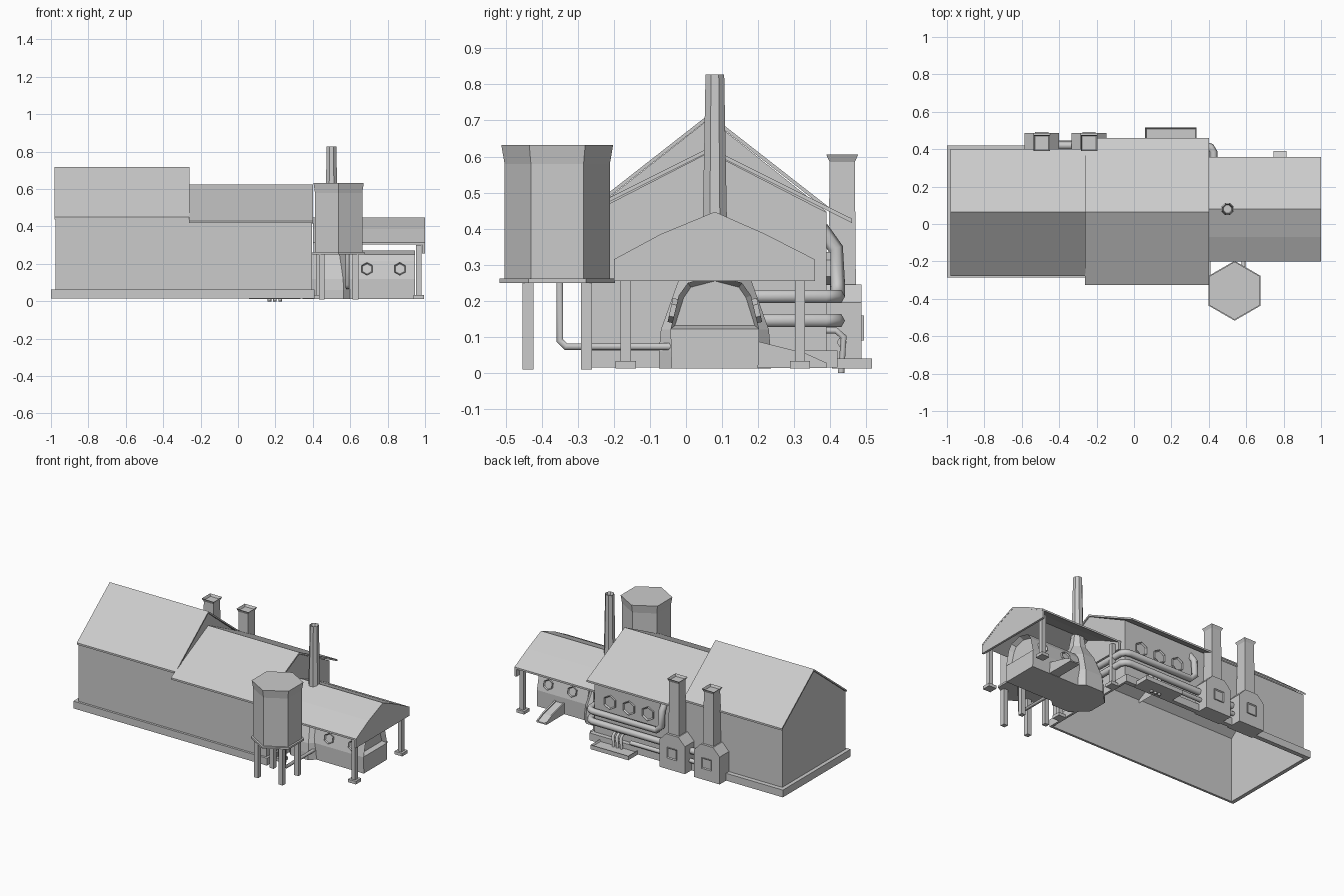
import bpy, bmesh, math
from mathutils import Matrix, Vector

old = bpy.data.objects.get("Cube")
if old:
    bpy.data.objects.remove(old, do_unlink=True)

GREY = (0.6, 0.6, 0.6, 1)
grey = bpy.data.materials.new("plain_grey")
grey.use_nodes = True
grey.diffuse_color = GREY
grey.node_tree.nodes["Principled BSDF"].inputs["Base Color"].default_value = GREY


def add(name, bm):
    me = bpy.data.meshes.new(name)
    bm.to_mesh(me)
    bm.free()
    me.materials.append(grey)
    ob = bpy.data.objects.new(name, me)
    bpy.context.collection.objects.link(ob)
    return ob


def loft(rings, caps=True, closed=True):
    """Join equal rings of points with quads."""
    bm = bmesh.new()
    rows = [[bm.verts.new(p) for p in r] for r in rings]
    n = len(rows[0])
    for a, b in zip(rows, rows[1:]):
        for i in range(n if closed else n - 1):
            j = (i + 1) % n
            bm.faces.new((a[i], a[j], b[j], b[i]))
    if caps:
        bm.faces.new(rows[0])
        bm.faces.new(rows[-1])
    bmesh.ops.recalc_face_normals(bm, faces=bm.faces)
    return bm


def extrude(profile, a, b, axis="x", **kw):
    put = (lambda t, u, v: (t, u, v)) if axis == "x" else (lambda t, u, v: (u, t, v))
    return loft([[put(t, u, v) for u, v in profile] for t in (a, b)], **kw)


def box(name, x0, x1, y0, y1, z0, z1):
    prof = [(y0, z0), (y1, z0), (y1, z1), (y0, z1)]
    return add(name, extrude(prof, x0, x1))


def recess(bm, direction, width, depth, above=-9):
    """Inset the faces looking one way and sink them."""
    d = Vector(direction)
    bm.normal_update()
    faces = [f for f in bm.faces if f.normal.dot(d) > 0.95 and f.calc_center_median().z > above]
    bmesh.ops.inset_region(bm, faces=faces, thickness=width)
    bmesh.ops.translate(bm, verts=list({v for f in faces for v in f.verts}), vec=d * -depth)


def rings(profile, n, phase=0):
    step = 2 * math.pi / n
    return loft([[(r * math.cos(phase + i * step), r * math.sin(phase + i * step), z)
                  for i in range(n)] for z, r in profile])


def turned(name, x, y, profile, n, phase=0):
    bm = rings(profile, n, phase)
    bmesh.ops.translate(bm, verts=bm.verts, vec=(x, y, 0))
    return add(name, bm)


def porthole(name, x, y, z, r, side, tilt=0):
    """Six-sided window facing along y."""
    bm = rings([(-0.01, r), (0.012, r)], 6)
    recess(bm, (0, 0, 1), r * 0.18, 0.008)
    turn = Matrix.Rotation(-side * (math.pi / 2 - tilt), 4, "X") @ Matrix.Rotation(math.pi / 2, 4, "Z")
    bm.transform(Matrix.Translation((x, y, z)) @ turn)
    return add(name, bm)


def pipe(name, points, r, res=1):
    cu = bpy.data.curves.new(name, "CURVE")
    cu.dimensions = "3D"
    cu.bevel_depth = r
    cu.bevel_resolution = res
    cu.use_fill_caps = True
    sp = cu.splines.new("POLY")
    sp.points.add(len(points) - 1)
    for p, co in zip(sp.points, points):
        p.co = (*co, 1)
    tmp = bpy.data.objects.new(name + "_path", cu)
    bpy.context.collection.objects.link(tmp)
    deps = bpy.context.evaluated_depsgraph_get()
    me = bpy.data.meshes.new_from_object(tmp.evaluated_get(deps))
    bpy.data.objects.remove(tmp, do_unlink=True)
    bm = bmesh.new()
    bm.from_mesh(me)
    bpy.data.meshes.remove(me)
    return add(name, bm)


def roof(name, line, x0, x1, thick):
    under = [(y, z - thick) for y, z in reversed(line)]
    return add(name, extrude(line + under, x0, x1))


# Main walls, open below, with a plinth frame around them
L, R, F, B = -0.975, 0.395, -0.27, 0.39
corners = [(L, F), (R, F), (R, B), (L, B)]
add("main_walls", loft([[(x, y, z) for x, y in corners] for z in (0.015, 0.43)], caps=False))
for side, dims in {"front": (-1, 0.41, -0.285, F), "back": (-1, 0.41, B, 0.42),
                   "right": (-1, L, F, B), "left": (R, 0.41, F, B)}.items():
    box("plinth_" + side, *dims, 0.015, 0.063)

# Tall hall and lower hall: gables and roofs
RIDGE = 0.065
tall = [(F, 0.42), (F, 0.442), (RIDGE, 0.705), (B, 0.447), (B, 0.42)]
low = [(F, 0.42), (F, 0.44), (RIDGE, 0.612), (B, 0.445), (B, 0.42)]
add("tall_hall_gable", extrude(tall, L, -0.265, closed=False))
add("low_hall_gable", extrude(low, -0.265, R, closed=False))
roof("tall_hall_roof", [(-0.278, 0.45), (RIDGE, 0.718), (0.402, 0.455)], -0.98, -0.26, 0.012)
roof("low_hall_roof", [(-0.325, 0.43), (RIDGE, 0.625), (0.46, 0.428)], -0.262, 0.402, 0.012)

# Open shed with a bent roof, gable boards and posts
bent = [(-0.2, 0.315), (-0.07, 0.385), (0.08, 0.447), (0.22, 0.385), (0.357, 0.315)]
roof("shed_roof", bent, 0.4, 1.0, 0.012)
board = [(-0.2, 0.255)] + [(y, z - 0.002) for y, z in bent] + [(0.357, 0.255)]
for name, x in (("inner", 0.405), ("outer", 0.985)):
    add("shed_gable_" + name, extrude(board, x, x + 0.014))
for x in (0.432, 0.967):
    for y in (-0.167, 0.316):
        box("shed_post", x - 0.014, x + 0.014, y - 0.014, y + 0.014, 0.015, 0.3)
        box("shed_post_foot", x - 0.028, x + 0.028, y - 0.028, y + 0.028, 0.013, 0.033)

# Bottle kiln with its chimney
KX, KY = 0.5, 0.08
turned("bottle_kiln", KX, KY, [(0.012, 0.168), (0.06, 0.168), (0.12, 0.162), (0.255, 0.11),
                               (0.34, 0.055), (0.43, 0.038)], 8, math.pi / 8)
ch = rings([(0.3, 0.038), (0.43, 0.036), (0.827, 0.028)], 8, math.pi / 8)
recess(ch, (0, 0, 1), 0.006, 0.02)
bmesh.ops.translate(ch, verts=ch.verts, vec=(KX, KY, 0))
add("kiln_chimney", ch)

# Long furnace with a sunken mouth at its end
half = [(0.12, 0.012), (0.123, 0.12), (0.1, 0.215), (0.075, 0.25)]
prof = [(KY + w, z) for w, z in half] + [(KY, 0.27)] + [(KY - w, z) for w, z in reversed(half)]
fur = extrude(prof, 0.58, 0.945)
bmesh.ops.bisect_plane(fur, geom=fur.verts[:] + fur.edges[:] + fur.faces[:],
                       plane_co=(0, 0, 0.122), plane_no=(0, 0, 1))
recess(fur, (1, 0, 0), 0.015, 0.03, above=0.122)
add("furnace", fur)
for x in (0.69, 0.865):
    for s in (-1, 1):
        porthole("furnace_porthole", x, KY + s * 0.112, 0.172, 0.034, s, 0.22)

# Chute behind the furnace: floor and two rims
slope = [(0.19, 0.09), (0.33, 0.055), (0.39, 0.028), (0.39, 0.014), (0.19, 0.014)]
add("chute_floor", extrude([(y, z - 0.006 if z > 0.02 else z) for y, z in slope], 0.75, 0.81))
for x in (0.745, 0.805):
    add("chute_rim", extrude(slope, x, x + 0.01))

# Water tank on legs with a feed pipe to the kiln
TX, TY = 0.538, -0.357
turned("water_tank", TX, TY, [(0.26, 0.146), (0.58, 0.146), (0.632, 0.155)], 6, math.pi / 6)
turned("tank_platform", TX, TY, [(0.25, 0.16), (0.262, 0.16)], 6, math.pi / 6)
for sx in (-1, 1):
    for sy in (-1, 1):
        x, y = TX + sx * 0.09, TY + sy * 0.081
        box("tank_leg", x - 0.015, x + 0.015, y - 0.015, y + 0.015, 0.01, 0.255)
pipe("tank_pipe", [(0.585, -0.35, 0.255), (0.585, -0.35, 0.09), (0.585, -0.333, 0.073),
                   (0.585, -0.02, 0.073)], 0.011)

# Rear portholes
for x in (0.277, 0.138, 0.0):
    porthole("wall_porthole", x, B, 0.29, 0.046, 1)

# Pipes from the kiln, around the corner and along the rear wall
bend = [(0.425, 0.15), (0.425, 0.385), (0.41, 0.41), (0.38, 0.42)]
pipe("upper_duct", [(x, y, 0.212) for x, y in bend] +
     [(-0.08, 0.42, 0.212), (-0.115, 0.42, 0.245), (-0.115, 0.415, 0.345), (-0.115, 0.375, 0.4)], 0.021)
pipe("lower_duct", [(x, y, 0.145) for x, y in bend] + [(-0.45, 0.42, 0.145)], 0.021)
pipe("bottom_duct", [(0.1, 0.432, 0.085), (-0.45, 0.432, 0.085)], 0.014)

# Trough with three drop pipes
tr = extrude([(0.405, 0.012), (0.515, 0.012), (0.515, 0.04), (0.405, 0.04)], 0.06, 0.335)
recess(tr, (0, 0, 1), 0.01, 0.012)
add("trough", tr)
for x in (0.168, 0.197, 0.226):
    pipe("drop_pipe", [(x, 0.38, 0.118), (x, 0.415, 0.118), (x, 0.437, 0.1), (x, 0.43, 0.0)], 0.01)

# Two rear stove huts with tall flues
for x in (-0.493, -0.24):
    w = 0.093
    hut = [(x - w, 0.015), (x - w, 0.195), (x - 0.045, 0.245), (x + 0.045, 0.245),
           (x + w, 0.195), (x + w, 0.015)]
    add("stove_hut", extrude(hut, 0.38, 0.487, "y"))
    door = extrude([(x - 0.035, 0.09), (x - 0.035, 0.16), (x + 0.035, 0.16), (x + 0.035, 0.09)],
                   0.48, 0.493, "y")
    recess(door, (0, 1, 0), 0.008, 0.005)
    add("stove_door", door)
    q = math.sqrt(2)
    flue = rings([(0.24, 0.038 * q), (0.585, 0.035 * q), (0.605, 0.044 * q)], 4, math.pi / 4)
    recess(flue, (0, 0, 1), 0.01, 0.015)
    bmesh.ops.translate(flue, verts=flue.verts, vec=(x, 0.433, 0))
    add("stove_flue", flue)
